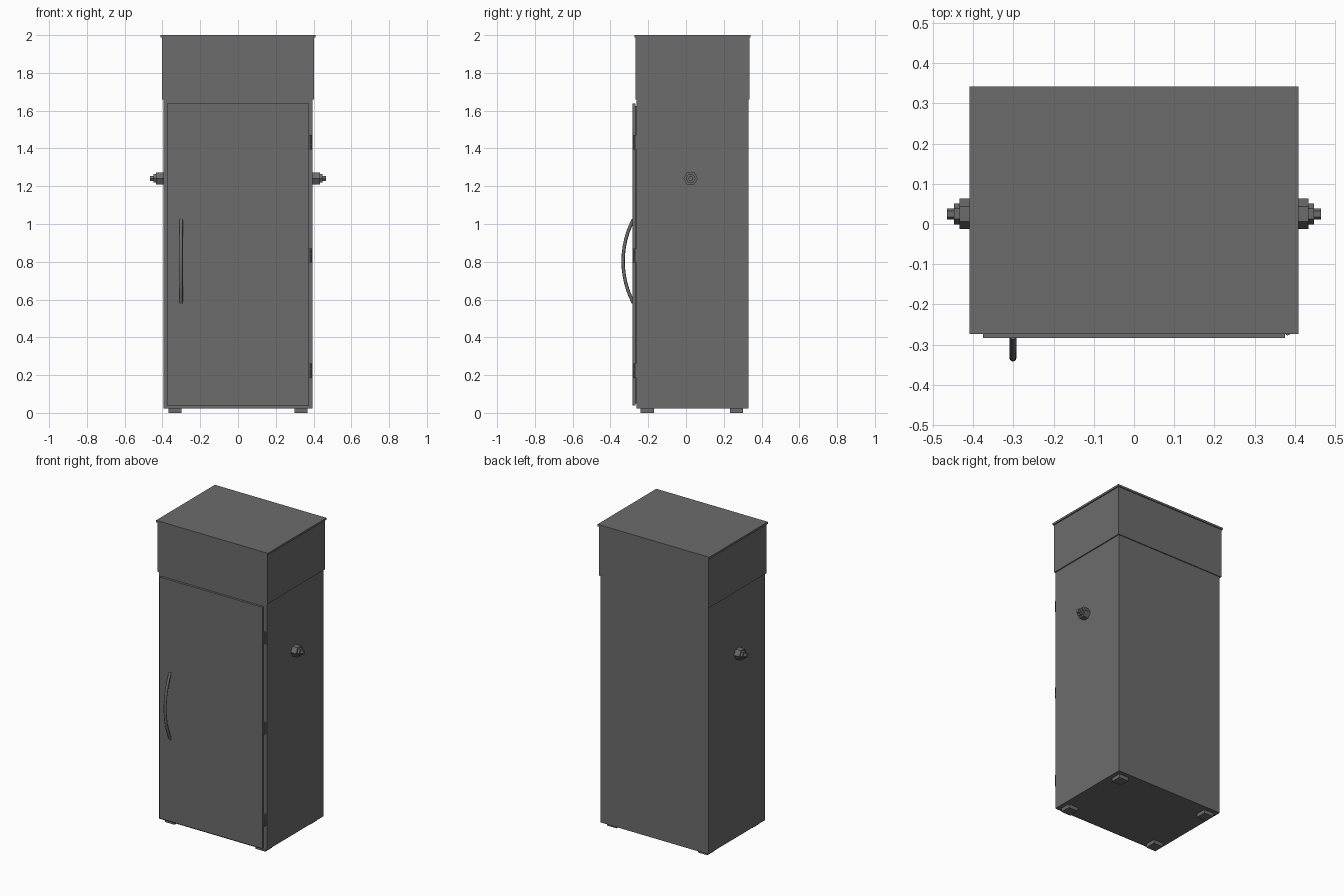
import bpy, bmesh, math
from mathutils import Matrix

if "Cube" in bpy.data.objects:
    bpy.data.objects.remove(bpy.data.objects["Cube"])

# Dark grey finish shared by every part
finish = bpy.data.materials.new("dark_grey")
finish.diffuse_color = (0.15, 0.15, 0.15, 1)
finish.use_nodes = True
finish.node_tree.nodes["Principled BSDF"].inputs["Base Color"].default_value = finish.diffuse_color


def add_object(name, data):
    data.materials.append(finish)
    ob = bpy.data.objects.new(name, data)
    bpy.context.collection.objects.link(ob)
    return ob


def add_mesh(name, bm):
    mesh = bpy.data.meshes.new(name)
    bm.to_mesh(mesh)
    bm.free()
    return add_object(name, mesh)


def box(name, x0, x1, y0, y1, z0, z1):
    bm = bmesh.new()
    bmesh.ops.create_cube(bm, size=1)
    for v in bm.verts:
        v.co.x = x1 if v.co.x > 0 else x0
        v.co.y = y1 if v.co.y > 0 else y0
        v.co.z = z1 if v.co.z > 0 else z0
    return add_mesh(name, bm)


def cylinders(name, parts):
    # Each part: sides, radius, length, placement matrix
    bm = bmesh.new()
    for sides, radius, length, matrix in parts:
        bmesh.ops.create_cone(bm, cap_ends=True, segments=sides, radius1=radius,
                              radius2=radius, depth=length, matrix=matrix)
    return add_mesh(name, bm)


# Cabinet, head section and lid
box("cabinet_body", -0.395, 0.395, -0.263, 0.33, 0.024, 1.67)
box("head_section", -0.402, 0.402, -0.267, 0.336, 1.659, 1.987)
box("lid", -0.409, 0.409, -0.273, 0.342, 1.987, 2.0)

# Door with a thin recessed gasket behind it
box("door_gasket", -0.366, 0.366, -0.27, -0.262, 0.05, 1.625)
box("door", -0.376, 0.376, -0.283, -0.268, 0.038, 1.637)

# Feet
for side, x in (("left", -0.333), ("right", 0.333)):
    for end, y in (("front", -0.205), ("back", 0.267)):
        box(f"foot_{end}_{side}", x - 0.035, x + 0.035, y - 0.035, y + 0.035, 0, 0.025)

# Hinges: leaf plate and three knuckles
for i, z in enumerate((0.224, 0.833, 1.432)):
    box(f"hinge_leaf_{i + 1}", 0.372, 0.391, -0.268, -0.262, z - 0.038, z + 0.038)
    cylinders(f"hinge_knuckles_{i + 1}",
              [(8, 0.007, 0.024, Matrix.Translation((0.382, -0.27, z + dz)))
               for dz in (-0.026, 0, 0.026)])

# Stepped hexagonal side fittings
for side, s in (("left", -1), ("right", 1)):
    parts = []
    for radius, x0, x1 in ((0.038, 0.39, 0.434), (0.026, 0.43, 0.447), (0.014, 0.44, 0.465)):
        m = (Matrix.Translation((s * (x0 + x1) / 2, 0.025, 1.241))
             @ Matrix.Rotation(math.pi / 2, 4, 'Y'))
        parts.append((6, radius, x1 - x0, m))
    cylinders(f"side_fitting_{side}", parts)

# Bowed door handle: circular arc swept with a round section
half, sag = 0.22, 0.054
R = (half ** 2 + sag ** 2) / (2 * sag)
reach = math.asin(half / R)
curve = bpy.data.curves.new("door_handle", 'CURVE')
curve.dimensions = '3D'
curve.bevel_depth = 0.009
curve.bevel_resolution = 2
curve.use_fill_caps = True
spline = curve.splines.new('POLY')
n = 12
spline.points.add(n)
for i, p in enumerate(spline.points):
    a = -reach + 2 * reach * i / n
    p.co = (-0.301, -0.333 + R * (1 - math.cos(a)), 0.803 + R * math.sin(a), 1)
add_object("door_handle", curve)
